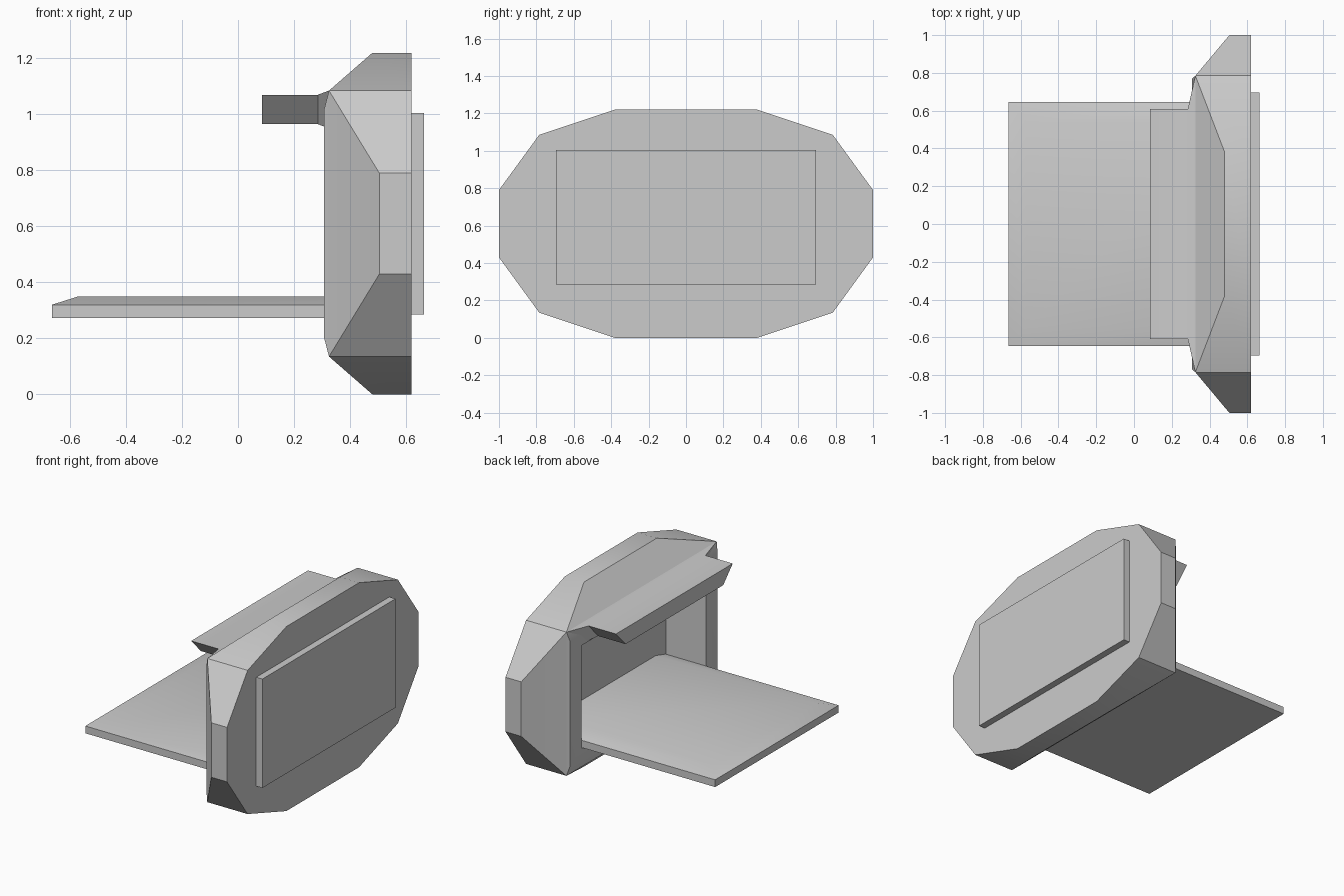
import bpy
import bmesh
import math

cube = bpy.data.objects.get("Cube")
if cube:
    bpy.data.objects.remove(cube, do_unlink=True)

# One plain grey for every part
grey = bpy.data.materials.new("plain_grey")
grey.use_nodes = True
colour = (0.6, 0.6, 0.6, 1.0)
grey.diffuse_color = colour
grey.node_tree.nodes["Principled BSDF"].inputs["Base Color"].default_value = colour


def finish(name, bm):
    bmesh.ops.recalc_face_normals(bm, faces=bm.faces)
    mesh = bpy.data.meshes.new(name)
    bm.to_mesh(mesh)
    bm.free()
    mesh.materials.append(grey)
    obj = bpy.data.objects.new(name, mesh)
    bpy.context.collection.objects.link(obj)
    bpy.ops.object.select_all(action="DESELECT")
    obj.select_set(True)
    bpy.context.view_layer.objects.active = obj
    bpy.ops.object.shade_smooth_by_angle(angle=math.radians(25))
    return obj


def ring(bm, points):
    return [bm.verts.new(p) for p in points]


def bridge(bm, a, b):
    n = len(a)
    for i in range(n):
        j = (i + 1) % n
        bm.faces.new((a[i], a[j], b[j], b[i]))


def loft(name, rings):
    bm = bmesh.new()
    loops = [ring(bm, r) for r in rings]
    for a, b in zip(loops, loops[1:]):
        bridge(bm, a, b)
    bm.faces.new(loops[0])
    bm.faces.new(loops[-1])
    return finish(name, bm)


def upright(x, y, low, high):
    """Rectangle facing along x, starting at the top +y corner."""
    return [(x, y, high), (x, y, low), (x, -y, low), (x, -y, high)]


def level(x0, x1, y, z):
    return [(x0, -y, z), (x1, -y, z), (x1, y, z), (x0, y, z)]


# Faceted housing: twelve-sided back, sloping sides, rim and deep pocket
MID = 0.61
quarter = [(0.48, 0.38, 0.61), (0.325, 0.785, 0.475), (0.505, 1.0, 0.18)]
right_half = [(x, y, MID + z) for x, y, z in quarter]
right_half += [(x, y, MID - z) for x, y, z in reversed(quarter)]
outline = right_half + [(x, -y, z) for x, y, z in reversed(right_half)]

bm = bmesh.new()
back = ring(bm, [(0.62, y, z) for x, y, z in outline])
front = ring(bm, outline)
bm.faces.new(back)
bridge(bm, back, front)
for c in (1, 4, 7, 10):
    bm.faces.new([front[(c + k) % 12] for k in range(4)])
corners = [front[c] for c in (1, 4, 7, 10)]
ridge = ring(bm, upright(0.308, 0.77, 0.2, 1.02))
opening = ring(bm, upright(0.308, 0.65, 0.27, 0.95))
pocket = ring(bm, upright(0.6, 0.65, 0.27, 0.95))
for a, b in ((corners, ridge), (ridge, opening), (opening, pocket)):
    bridge(bm, a, b)
bm.faces.new(pocket)
finish("housing", bm)


# Visor with tapered ends, flaring into the top of the rim
def visor_ring(x, top_y, top_z, low_y, low_z):
    return [(x, top_y, top_z), (x, low_y, low_z),
            (x, -low_y, low_z), (x, -top_y, top_z)]


visor_end = (0.61, 1.07, 0.51, 0.965)
loft("visor", [visor_ring(0.325, 0.785, 1.085, 0.65, 0.95),
               visor_ring(0.285, *visor_end),
               visor_ring(0.085, *visor_end)])

# Shelf with a slightly raised, softly shaded top
loft("shelf", [level(-0.665, 0.6, 0.645, 0.272),
               level(-0.665, 0.6, 0.645, 0.32),
               level(-0.57, 0.6, 0.54, 0.35)])

# Raised panel on the outer face
loft("panel", [upright(0.62, 0.695, 0.285, 1.005),
               upright(0.665, 0.695, 0.285, 1.005)])
